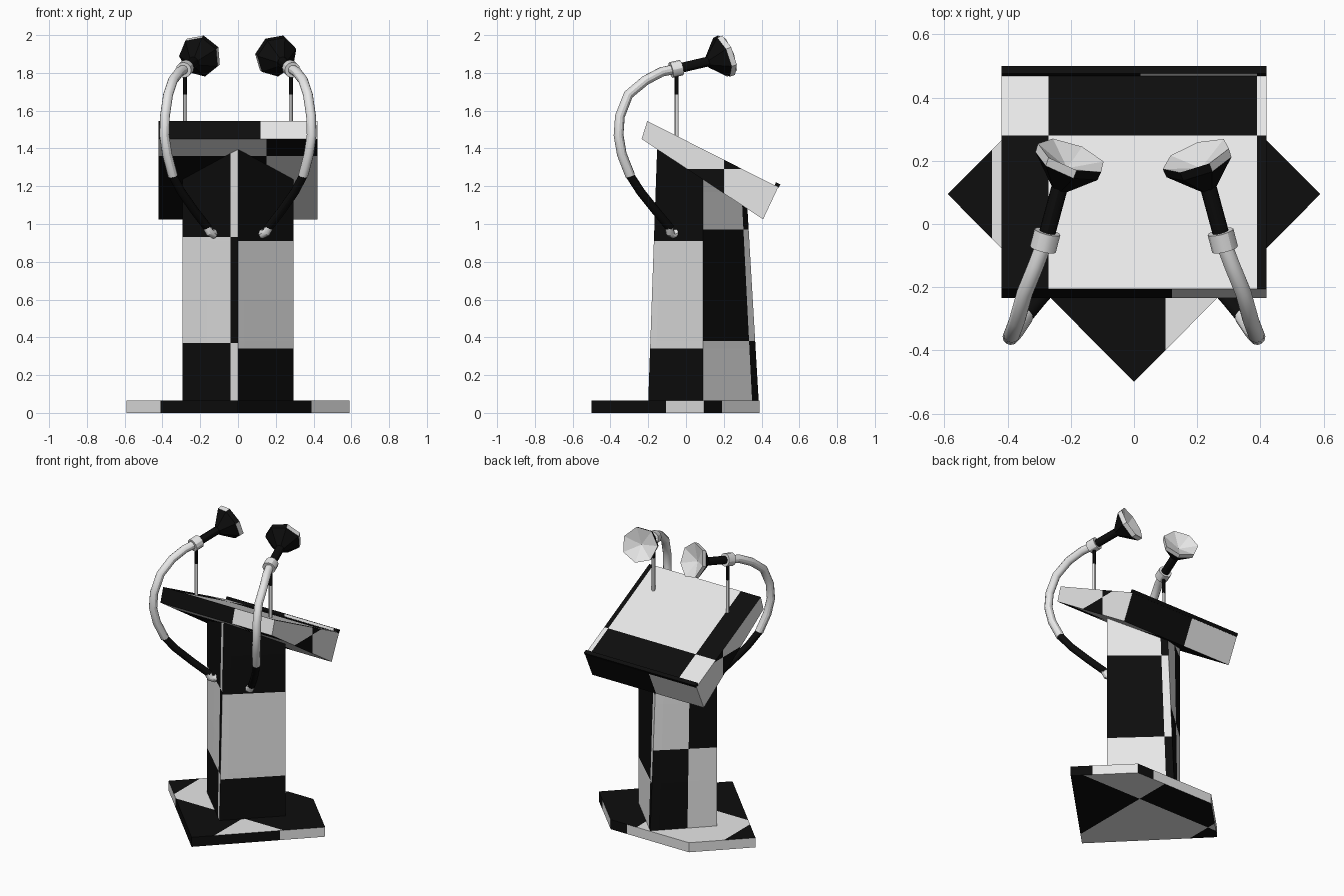
import bpy, bmesh
from mathutils import Vector
from math import cos, sin, tau

if "Cube" in bpy.data.objects:
    bpy.data.objects.remove(bpy.data.objects["Cube"])


def material(name, v):
    m = bpy.data.materials.new(name)
    m.diffuse_color = (v, v, v, 1)
    m.use_nodes = True
    m.node_tree.nodes["Principled BSDF"].inputs["Base Color"].default_value = m.diffuse_color
    return m


BLACK = material("black", 0.004)
WHITE = material("white", 0.8)


def finish(name, bm, rule):
    """Turn a bmesh into an object; rule(centre, normal) is True for white faces."""
    bmesh.ops.recalc_face_normals(bm, faces=bm.faces[:])
    bm.normal_update()
    for f in bm.faces:
        f.material_index = int(rule(f.calc_center_median(), f.normal))
    me = bpy.data.meshes.new(name)
    bm.to_mesh(me)
    bm.free()
    me.materials.append(BLACK)
    me.materials.append(WHITE)
    ob = bpy.data.objects.new(name, me)
    bpy.context.collection.objects.link(ob)
    return ob


def block(name, ring_a, ring_b, cuts, rule):
    """Solid between two matching rings, cut along axis planes for the checks."""
    bm = bmesh.new()
    a = [bm.verts.new(p) for p in ring_a]
    b = [bm.verts.new(p) for p in ring_b]
    bm.faces.new(a)
    bm.faces.new(b)
    n = len(a)
    for i in range(n):
        j = (i + 1) % n
        bm.faces.new((a[i], a[j], b[j], b[i]))
    for axis, values in enumerate(cuts):
        for v in values:
            no, co = Vector((0, 0, 0)), Vector((0, 0, 0))
            no[axis], co[axis] = 1, v
            bmesh.ops.bisect_plane(bm, geom=bm.verts[:] + bm.edges[:] + bm.faces[:],
                                   plane_co=co, plane_no=no)
    return finish(name, bm, rule)


def tube(name, pts, radius, mat, res=4):
    """Round tube along a path, converted to a smooth mesh."""
    cu = bpy.data.curves.new(name, 'CURVE')
    cu.dimensions = '3D'
    cu.bevel_depth, cu.bevel_resolution, cu.use_fill_caps = radius, res, True
    sp = cu.splines.new('POLY')
    sp.points.add(len(pts) - 1)
    for p, co in zip(sp.points, pts):
        p.co = (*co, 1)
    cu.materials.append(mat)
    ob = bpy.data.objects.new(name, cu)
    bpy.context.collection.objects.link(ob)
    bpy.ops.object.select_all(action='DESELECT')
    ob.select_set(True)
    bpy.context.view_layer.objects.active = ob
    bpy.ops.object.convert(target='MESH')
    bpy.ops.object.shade_smooth_by_angle()


# Five-sided foot plate
def base_rule(c, n):
    if n.z > 0.5:
        return (-0.45 < c.x < 0.1) == (c.y > -0.09)
    if n.z < -0.5:
        return (-0.47 < c.x < 0.08) == (c.y < 0.15)
    if n.y < 0:
        return c.x < -0.41 or c.x > 0.39
    if n.x > 0.3:
        return c.y > 0.19
    return c.x < 0.17


foot = [(0, -0.5), (0.59, 0.095), (0.295, 0.39), (-0.295, 0.39), (-0.59, 0.095)]
block("base", [(x, y, 0) for x, y in foot], [(x, y, 0.065) for x, y in foot],
      [(-0.47, -0.45, -0.41, 0.08, 0.1, 0.17, 0.39), (-0.09, 0.15, 0.19), ()], base_rule)


# Diamond column, top cut to the slope of the desk
def column_rule(c, n):
    if n.y < 0 and n.x < 0:
        return (0.37 < c.z < 0.93) == (c.x < -0.04)
    if n.y < 0:
        return 0.34 < c.z < 0.91
    if n.x > 0:
        return (not 0.38 < c.z < 0.97) == (c.x > 0.035)
    return (c.z < 0.6 or c.z > 1.17) == (c.x < -0.165)


block("column",
      [(0, -0.2, 0.06), (0.295, 0.09, 0.06), (0, 0.385, 0.06), (-0.295, 0.09, 0.06)],
      [(0, -0.153, 1.395), (0.295, 0.09, 1.24), (0, 0.325, 1.085), (-0.295, 0.09, 1.24)],
      [(-0.165, -0.04, 0.035), (), (0.34, 0.37, 0.38, 0.6, 0.91, 0.93, 0.97, 1.17)],
      column_rule)


# Sloping wedge-shaped desk
def desk_rule(c, n):
    if abs(n.x) > 0.9:
        return (c.y < 0.2) == (c.z > 1.29)
    if n.z > 0.6:
        return (-0.27 < c.x < 0.39) == (c.y < 0.28)
    if n.y < -0.8:
        return c.x > 0.12
    if n.y > 0.7:
        return c.x < -0.06
    return (c.x < 0.15) == (c.z > 1.36)


side = [(-0.235, 1.45), (-0.205, 1.545), (0.488, 1.195), (0.408, 1.025)]
block("desk", [(-0.42, y, z) for y, z in side], [(0.42, y, z) for y, z in side],
      [(-0.27, -0.06, 0.12, 0.15, 0.39), (0.2, 0.28), (1.29, 1.36)], desk_rule)

# Paper stop along the low edge
lip = [(0.467, 1.2), (0.476, 1.221), (0.5, 1.209), (0.488, 1.19)]
block("paper_stop", [(-0.42, y, z) for y, z in lip], [(0.42, y, z) for y, z in lip],
      [(0.02, 0.39), (), ()], lambda c, n: n.y < -0.5 and 0.02 < c.x < 0.39)


# Faceted cup-shaped microphone head
def mic_head(name, start, axis, s):
    axis = axis.normalized()
    u = axis.cross(Vector((0, 0, 1))).normalized()
    v = u.cross(axis)
    bm = bmesh.new()
    sides = 7

    def ring(d, r):
        return [bm.verts.new(start + axis * d + r * (u * cos(tau * i / sides + 1.3)
                + v * sin(tau * i / sides + 1.3))) for i in range(sides)]

    back, mid, rim = ring(0, 0.03), ring(0.085, 0.112), ring(0.115, 0.114)
    cap = bm.verts.new(start)
    cup = bm.verts.new(start + axis * 0.07)
    for i in range(sides):
        j = (i + 1) % sides
        bm.faces.new((cap, back[j], back[i]))
        bm.faces.new((back[i], back[j], mid[j], mid[i]))
        bm.faces.new((mid[i], mid[j], rim[j], rim[i]))
        bm.faces.new((rim[i], rim[j], cup))
    # white inside the cup and on the outward rim
    finish(name, bm, lambda c, n: n.dot(axis) > 0.3 or
           ((c - start).dot(axis) > 0.086 and (n.x * s > 0 or n.z < 0)))


# A microphone on each side
for s, label in ((-1, "left"), (1, "right")):
    def m(*pts):
        return [(x * s, y, z) for x, y, z in pts]

    tube(label + "_cable_plug", m((0.12, -0.03, 0.96), (0.13, -0.07, 0.945),
                                  (0.15, -0.085, 0.955), (0.165, -0.09, 0.985)), 0.022, WHITE)
    tube(label + "_lower_neck", m((0.16, -0.085, 0.98), (0.23, -0.16, 1.07),
                                  (0.30, -0.24, 1.17), (0.345, -0.295, 1.255)), 0.023, BLACK)
    tube(label + "_upper_neck", m((0.345, -0.295, 1.255), (0.375, -0.34, 1.37),
                                  (0.39, -0.357, 1.47), (0.387, -0.35, 1.57),
                                  (0.37, -0.305, 1.685), (0.345, -0.215, 1.76),
                                  (0.31, -0.13, 1.805), (0.28, -0.05, 1.822)), 0.026, WHITE)
    tube(label + "_collar", m((0.288, -0.08, 1.815), (0.274, -0.025, 1.828)), 0.042, WHITE)
    tube(label + "_mic_stick", m((0.275, -0.03, 1.826), (0.233, 0.125, 1.862)), 0.026, BLACK)
    tube(label + "_rod", m((0.28, -0.05, 1.45), (0.28, -0.05, 1.685)), 0.011, WHITE)
    tube(label + "_rod_tip", m((0.28, -0.05, 1.685), (0.28, -0.05, 1.8)), 0.011, BLACK)
    mic_head(label + "_mic_head", Vector((0.235 * s, 0.115, 1.855)),
             Vector((-0.33 * s, 0.87, 0.34)), s)
